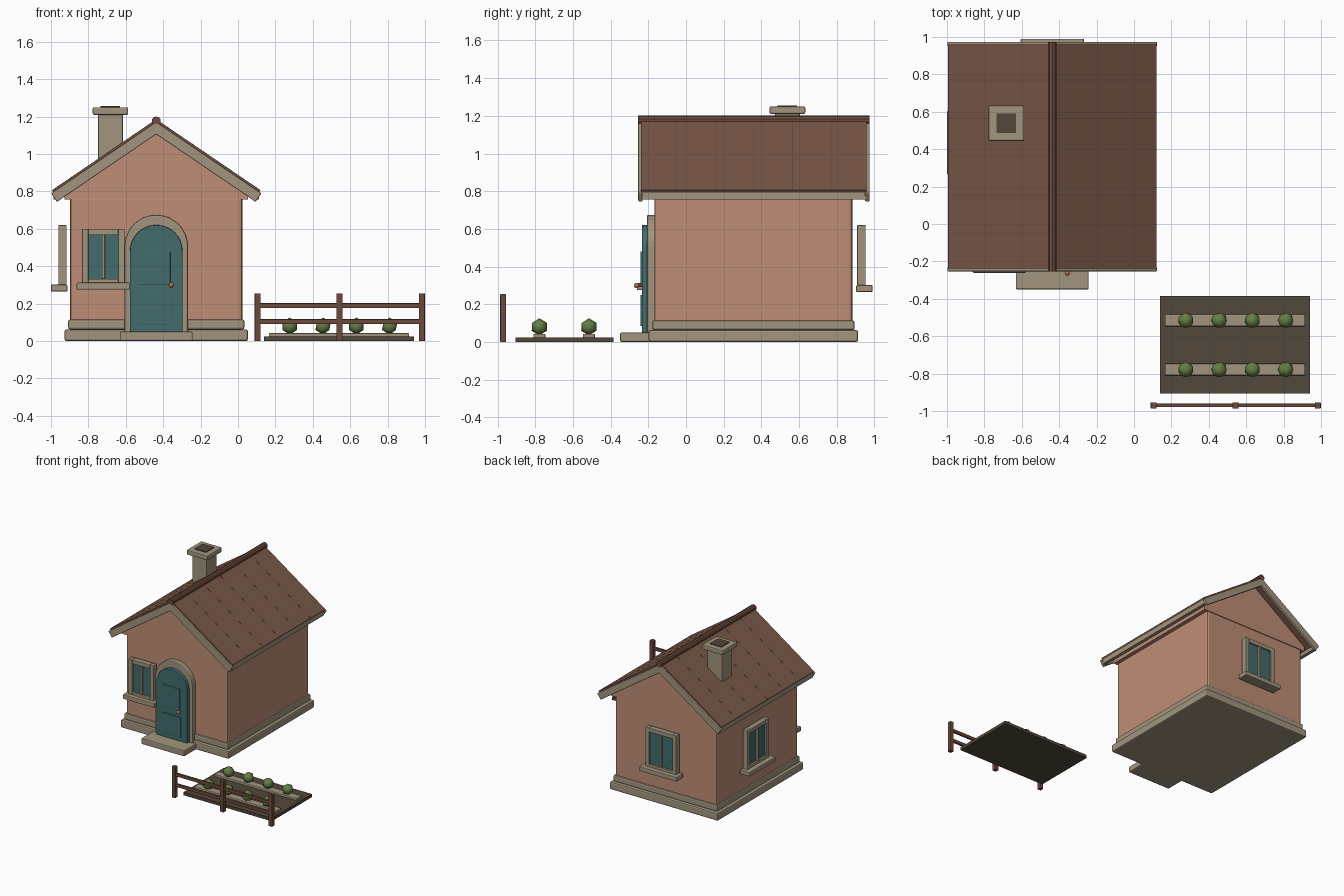
import bpy, bmesh, math
from mathutils import Matrix, Vector

cube = bpy.data.objects.get("Cube")
if cube:
    bpy.data.objects.remove(cube, do_unlink=True)


def material(name, r, g, b):
    m = bpy.data.materials.new(name)
    m.use_nodes = True
    m.diffuse_color = (r, g, b, 1)
    m.node_tree.nodes["Principled BSDF"].inputs["Base Color"].default_value = (r, g, b, 1)
    return m


plaster = material("plaster pink", .52, .27, .18)
stone = material("stone beige", .36, .30, .21)
roofing = material("roof brown", .19, .095, .065)
wood = material("fence brown", .15, .068, .047)
teal = material("door teal", .054, .15, .15)
soil = material("soil brown", .085, .063, .044)
leaf = material("leaf green", .13, .21, .06)
copper = material("knob copper", .5, .16, .07)


def finish(name, bm, mat, bevel=0.0, matrix=None, smooth=False):
    bmesh.ops.recalc_face_normals(bm, faces=bm.faces)
    mesh = bpy.data.meshes.new(name)
    bm.to_mesh(mesh)
    bm.free()
    mesh.materials.append(mat)
    ob = bpy.data.objects.new(name, mesh)
    bpy.context.collection.objects.link(ob)
    if matrix is not None:
        ob.matrix_world = matrix
    if bevel:
        mod = ob.modifiers.new("soft edges", "BEVEL")
        mod.width, mod.segments, mod.limit_method = bevel, 2, "ANGLE"
    if smooth:
        mesh.polygons.foreach_set("use_smooth", [True] * len(mesh.polygons))
    return ob


def boxes(name, mat, spans, bevel=0.0, matrix=None):
    """One object made of boxes, each given as x, y and z spans."""
    bm = bmesh.new()
    for span in spans:
        lo, hi = Vector(span[0::2]), Vector(span[1::2])
        place = Matrix.Translation((lo + hi) / 2) @ Matrix.Diagonal((*(hi - lo), 1))
        bmesh.ops.create_cube(bm, size=1, matrix=place)
    return finish(name, bm, mat, bevel, matrix)


def prism(name, mat, outline, y0, y1, bevel=0.0):
    """Extrude an x-z outline along y."""
    bm = bmesh.new()
    face = bm.faces.new([bm.verts.new((x, y0, z)) for x, z in outline])
    ext = bmesh.ops.extrude_face_region(bm, geom=[face])
    moved = [v for v in ext["geom"] if isinstance(v, bmesh.types.BMVert)]
    bmesh.ops.translate(bm, verts=moved, vec=(0, y1 - y0, 0))
    return finish(name, bm, mat, bevel)


def cylinder(name, mat, radius, length, location, sides):
    bm = bmesh.new()
    place = Matrix.Translation(location) @ Matrix.Rotation(math.pi / 2, 4, "X")
    bmesh.ops.create_cone(bm, cap_ends=True, segments=sides, radius1=radius,
                          radius2=radius, depth=length, matrix=place)
    return finish(name, bm, mat)


# House body
cx = -.437
front, back, half = -.168, .883, .46
boxes("walls", plaster, [(cx - half, cx + half, front, back, .03, .77)], .015)
for name, grow, low, high in (("lower_plinth", .03, 0, .063), ("upper_plinth", .011, .063, .115)):
    boxes(name, stone, [(cx - half - grow, cx + half + grow, front - grow, back + grow, low, high)], .01)
prism("gable", plaster, [(cx - .49, .757), (cx + .49, .757), (cx + .49, .79),
                         (cx, 1.13), (cx - .49, .79)], front - .006, back + .006)

# Roof
slope = .68
pitch = math.atan(slope)


def chevron(apex, reach, thick):
    """Inverted V outline with square-cut ends."""
    end = apex - slope * reach
    dx, dz = thick * math.sin(pitch), thick * math.cos(pitch)
    return [(cx - reach, end), (cx, apex), (cx + reach, end), (cx + reach - dx, end - dz),
            (cx, apex - thick / math.cos(pitch)), (cx - reach + dx, end - dz)]


roof_front, roof_back = -.254, .974
prism("roof_slab", roofing, chevron(1.185, .557, .035), roof_front + .015, roof_back - .015)
for side, y in (("front", roof_front), ("back", roof_back - .024)):
    prism(side + "_bargeboard", stone, chevron(1.172, .562, .055), y, y + .024, .005)
for i in range(1, 6):
    y = roof_front + i * (roof_back - roof_front) / 6
    prism("roof_seam", wood, chevron(1.186, .556, .004), y - .002, y + .002)
for side, sign in (("left", 1), ("right", -1)):
    x = cx + sign * .535
    boxes(side + "_fascia", stone, [(x - .014, x + .014, roof_front + .02, roof_back - .02, .757, .799)])
middle = (roof_front + roof_back) / 2
cylinder("ridge_pole", wood, .025, roof_back - roof_front, (cx, middle, 1.176), 10)

# Chimney
px, py = -.682, .538


def chimney_part(name, mat, r, low, high, bevel):
    boxes(name, mat, [(px - r, px + r, py - r, py + r, low, high)], bevel)


chimney_part("chimney_shaft", stone, .066, .9, 1.215, .006)
chimney_part("chimney_cap", stone, .095, 1.21, 1.25, .008)
chimney_part("chimney_opening", soil, .052, 1.2, 1.256, 0)


# Door
def arch(r, low, spring, steps=16):
    curve = [(cx + r * math.cos(math.pi * i / steps), spring + r * math.sin(math.pi * i / steps))
             for i in range(steps + 1)]
    return curve + [(cx - r, low), (cx + r, low)]


prism("door_surround", stone, arch(.17, .04, .505), -.207, front + .01, .008)
prism("door", teal, arch(.141, .05, .48), -.234, -.2, .005)
boxes("door_panels", teal, [(cx - .08, cx + .075, -.242, -.23, .3, .48),
                            (cx - .09, cx + .085, -.242, -.23, .085, .25)], .004)
cylinder("knob_stem", copper, .007, .03, (-.357, -.245, .3), 8)
bm = bmesh.new()
bmesh.ops.create_uvsphere(bm, u_segments=12, v_segments=8, radius=.014,
                          matrix=Matrix.Translation((-.357, -.262, .3)))
finish("door_knob", bm, copper, smooth=True)
boxes("doorstep", stone, [(cx - .195, cx + .195, -.35, front, 0, .05)], .008)


# Windows, built facing -y and turned onto their wall
def window(name, location, turn, w, h, gap, deep, sill_deep):
    place = Matrix.Translation(location) @ Matrix.Rotation(turn, 4, "Z")
    near, far, b = -gap, -gap - deep, .033
    frame = [(-w, b - w, far, near, 0, h), (w - b, w, far, near, 0, h),
             (b - w, w - b, far, near, 0, b), (b - w, w - b, far, near, h - b, h),
             (-.008, .008, far, near, b, h - b)]
    boxes(name + "_frame", stone, frame, .003, place)
    boxes(name + "_glass", teal, [(b - w, w - b, far + .015, near - .006, b, h - b)], 0, place)
    s = w + .03
    boxes(name + "_sill", stone, [(-s, s, near - sill_deep, near + .005, -.025, .012)], .006, place)


window("front_window", (-.72, front, .3), 0, .113, .3, .015, .045, .078)
window("back_window", (cx, back, .29), math.pi, .14, .33, .025, .045, .082)
window("side_window", (cx - half, .435, .29), -math.pi / 2, .14, .33, .02, .044, .083)

# Garden
boxes("garden_soil", soil, [(.14, .94, -.905, -.385, 0, .025)])
for y in (-.515, -.778):
    boxes("planting_row", stone, [(.165, .915, y - .032, y + .032, .02, .043)], .006)
    for i in range(4):
        bm = bmesh.new()
        place = Matrix.Translation((.277 + .178 * i, y, .08))
        turn = Matrix.Rotation(math.pi / 2 * ((i + 1) % 2), 4, "Z")
        bmesh.ops.create_icosphere(bm, subdivisions=1, radius=.046, matrix=place @ turn)
        finish("shrub", bm, leaf, smooth=True)

# Fence
fy = -.97
for x in (.105, .543, .983):
    boxes("fence_post", wood, [(x - .016, x + .016, fy - .016, fy + .016, 0, .255)], .003)
for z in (.104, .19):
    boxes("fence_rail", wood, [(.1, .985, fy - .009, fy + .009, z - .013, z + .013)], .003)
